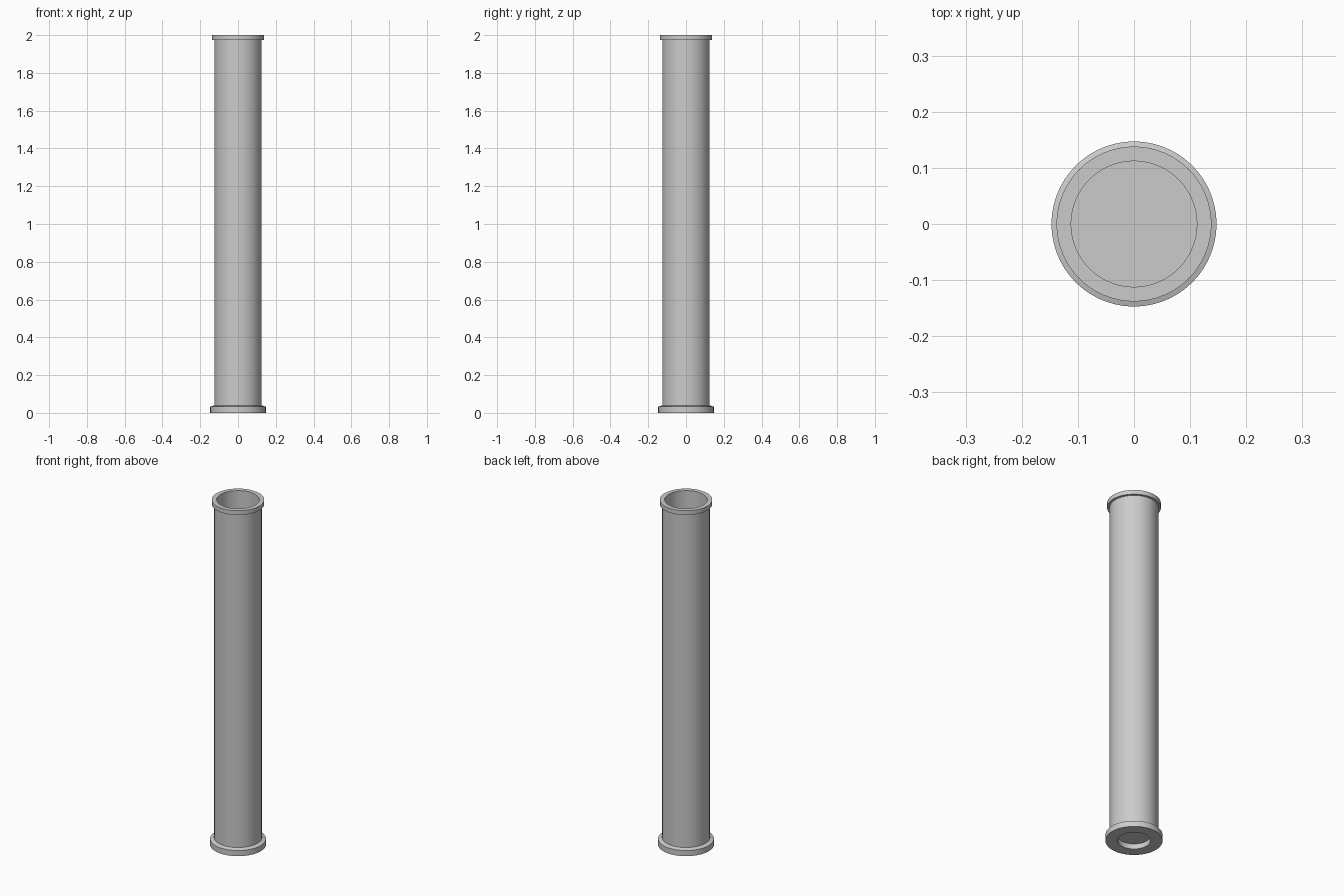
import bpy, bmesh, math

if "Cube" in bpy.data.objects:
    bpy.data.objects.remove(bpy.data.objects["Cube"])

SEGMENTS = 96


def lathe(name, profile, closed=False):
    """Spin an (r, z) profile around the z axis."""
    bm = bmesh.new()
    verts = [bm.verts.new((r, 0, z)) for r, z in profile]
    edges = [bm.edges.new(p) for p in zip(verts, verts[1:])]
    if closed:
        edges.append(bm.edges.new((verts[-1], verts[0])))
    bmesh.ops.spin(bm, geom=verts + edges, cent=(0, 0, 0), axis=(0, 0, 1),
                   angle=math.tau, steps=SEGMENTS, use_duplicate=False)
    bmesh.ops.remove_doubles(bm, verts=bm.verts, dist=1e-5)
    bmesh.ops.recalc_face_normals(bm, faces=bm.faces)
    mesh = bpy.data.meshes.new(name)
    bm.to_mesh(mesh)
    bm.free()
    obj = bpy.data.objects.new(name, mesh)
    bpy.context.collection.objects.link(obj)
    bpy.ops.object.select_all(action='DESELECT')
    obj.select_set(True)
    bpy.context.view_layer.objects.active = obj
    bpy.ops.object.shade_smooth_by_angle(angle=math.radians(20))
    return obj


# Open-topped tube with a rim at the mouth, a base flange with sloped top,
# and a round recess underneath
lathe("tube", [
    (0, 0.03), (0.085, 0.03), (0.085, 0), (0.147, 0), (0.147, 0.033),
    (0.125, 0.04), (0.125, 1.975), (0.138, 1.975), (0.138, 2.0),
    (0.112, 2.0), (0.112, 0.04), (0, 0.04),
])
